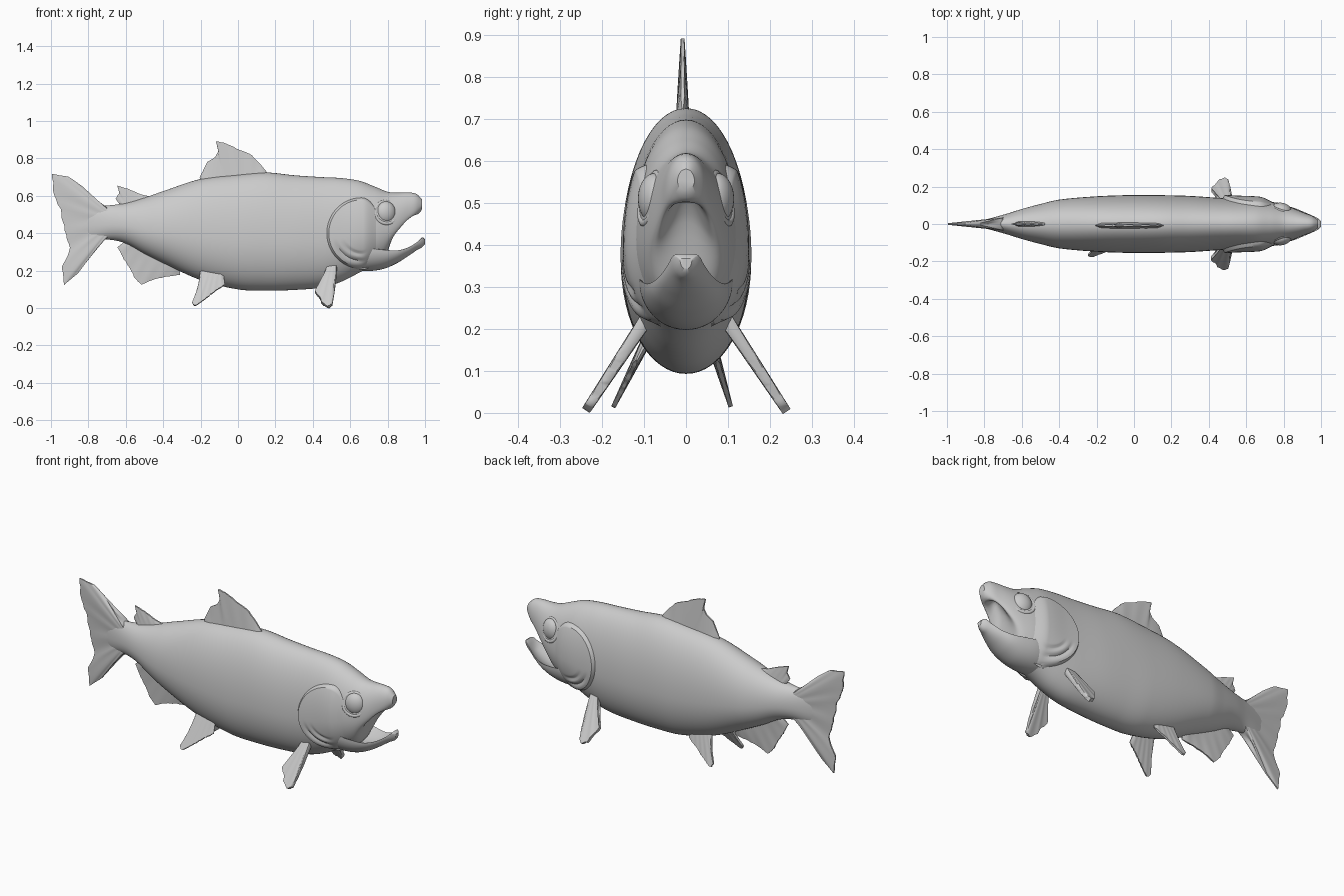
import bpy, bmesh, math, random

if "Cube" in bpy.data.objects:
    bpy.data.objects.remove(bpy.data.objects["Cube"])

random.seed(4)
POWER = 2.05
WIDEST = .43    # height fraction where the body is widest


def smooth_lookup(table, x):
    """Smooth interpolation of rows (x, a, b, ...) at x."""
    n = len(table)
    i = max(k for k in range(n - 1) if table[k][0] <= x + 1e-9)
    p, q = table[i], table[i + 1]
    h = q[0] - p[0]
    t = (x - p[0]) / h

    def slope(k, c):
        a, b = table[max(k - 1, 0)], table[min(k + 1, n - 1)]
        return (b[c] - a[c]) / (b[0] - a[0])
    out = []
    for c in range(1, len(p)):
        out.append((2*t**3 - 3*t**2 + 1) * p[c] + (t**3 - 2*t**2 + t) * h * slope(i, c)
                   + (3*t**2 - 2*t**3) * q[c] + (t**3 - t**2) * h * slope(i + 1, c))
    return out


def step(a, b, x):
    t = min(1, max(0, (x - a) / (b - a)))
    return t * t * (3 - 2 * t)


def finish(bm, name, angle=40):
    bmesh.ops.recalc_face_normals(bm, faces=bm.faces)
    me = bpy.data.meshes.new(name)
    bm.to_mesh(me)
    bm.free()
    ob = bpy.data.objects.new(name, me)
    bpy.context.collection.objects.link(ob)
    bpy.ops.object.select_all(action='DESELECT')
    ob.select_set(True)
    bpy.context.view_layer.objects.active = ob
    bpy.ops.object.shade_smooth_by_angle(angle=math.radians(angle))


def skin(bm, a, b):
    for k in range(len(a)):
        t = (k + 1) % len(a)
        bm.faces.new((a[k], a[t], b[t], b[k]))


def loft(name, table, shape, count, sides=64):
    """Skin rounded sections along x; shape() sculpts each point."""
    bm = bmesh.new()
    x0, x1 = table[0][0], table[-1][0]
    rings = []
    for r in range(count + 1):
        x = x0 + (x1 - x0) * r / count
        row = smooth_lookup(table, x)
        ring = []
        for s in range(sides):
            c, d = math.cos(2 * math.pi * s / sides), math.sin(2 * math.pi * s / sides)
            u = math.copysign(abs(c) ** (2 / POWER), c)
            v = math.copysign(abs(d) ** (2 / POWER), d)
            ring.append(bm.verts.new((x, *shape(x, u, v, *row))))
        rings.append(ring)
    for a, b in zip(rings, rings[1:]):
        skin(bm, a, b)
    bm.faces.new(rings[0])
    bm.faces.new(rings[-1])
    finish(bm, name)


# Body with head and arched palate
def body_shape(x, u, v, top, bot, w):
    mid = bot + WIDEST * (top - bot)
    z = mid + v * (top - mid if v > 0 else mid - bot)
    if v < 0:
        arch = .13 * step(.78, .86, x) * (1 - step(.88, .98, x))
        z += arch * (1 - u * u) * (-v)
    return u * w, z


BODY = [
    (-.85, .53, .38, .008), (-.77, .545, .365, .03), (-.68, .55, .365, .055),
    (-.60, .562, .345, .08), (-.50, .59, .29, .107), (-.40, .625, .24, .13),
    (-.20, .69, .15, .148), (0, .715, .10, .155), (.15, .725, .093, .154),
    (.30, .71, .097, .15), (.45, .70, .11, .140), (.55, .695, .14, .134),
    (.65, .68, .19, .130), (.73, .65, .23, .120), (.80, .622, .28, .102),
    (.85, .617, .335, .085), (.91, .618, .42, .06), (.955, .61, .48, .042),
    (.985, .58, .53, .02)]
loft("body", BODY, body_shape, 160)


# Lower jaw: a scooped trough
def jaw_shape(x, u, v, top, bot, w):
    if v >= 0:
        dip = .55 * (top - bot) * (1 - step(.94, .99, x))
        z = top - .12 * (top - bot) * (1 - v) - dip * (1 - u * u)
    else:
        z = top + (top - bot) * (v * .88 - .12)
    return u * w, z


loft("lower_jaw", [
    (.60, .33, .20, .10), (.70, .335, .198, .112), (.78, .325, .21, .104),
    (.85, .317, .24, .088), (.91, .33, .278, .064), (.96, .36, .312, .042),
    (.985, .38, .325, .03), (1.0, .368, .342, .014)], jaw_shape, 50, 48)


def gill_cover(name, side, count=24, n=80):
    """Raised cheek plate lying on the side of the head."""
    bm = bmesh.new()
    rings = []
    for r in range(1, count + 1):
        d = r / count
        ring = []
        for k in range(n):
            c, e = math.cos(2 * math.pi * k / n), math.sin(2 * math.pi * k / n)
            x, z = .66 + (.115 if c > 0 else .19) * d * c, .40 + .195 * d * e
            top, bot, w = smooth_lookup(BODY, x)
            mid = bot + WIDEST * (top - bot)
            v = min(1, (z - mid) / (top - mid) if z > mid else (mid - z) / (mid - bot))
            y = w * (1 - v ** POWER) ** (1 / POWER)
            fade = 1 - step(.67, .77, x)
            groove = math.exp(-((d - .76) / .04) ** 2) + math.exp(-((d - .56) / .04) ** 2)
            groove *= (1 - step(.62, .70, x)) * (1 - step(.29, .37, z))
            y += .024 * fade - .006 - .01 * groove - .03 * step(.93, 1, d)
            ring.append(bm.verts.new((x, side * max(y, .06), z)))
        rings.append(ring)
    for a, b in zip(rings, rings[1:]):
        skin(bm, a, b)
    bm.faces.new(rings[0])
    bm.faces.new(rings[-1])
    finish(bm, name)


def resample(pts, n):
    lens = [0]
    for p, q in zip(pts, pts[1:]):
        lens.append(lens[-1] + math.dist(p, q))
    out = []
    for k in range(n + 1):
        d = lens[-1] * k / n
        i = max(j for j in range(len(pts) - 1) if lens[j] <= d + 1e-9)
        t = (d - lens[i]) / (lens[i + 1] - lens[i])
        out.append([a + (b - a) * t for a, b in zip(pts[i], pts[i + 1])])
    return out


def fin(name, base, tip, thick, y0=0, lean=0, zref=0, side=1, n=32, rows=8, edge=.004):
    """Tapered fin fanned from base to tip in xz, leaning out in y."""
    bm = bmesh.new()
    B, T = resample(base, n), resample(tip, n)
    norm = math.hypot(1, lean)
    P, Q = [], []
    for i in range(n + 1):
        rag = random.uniform(-.025, .015) if 0 < i < n else 0
        cols = {1: [], -1: []}
        for r in range(rows + 1):
            t = r / rows
            f = t * (1 + rag * t)
            x = B[i][0] + (T[i][0] - B[i][0]) * f
            z = B[i][1] + (T[i][1] - B[i][1]) * f
            h = (thick * (1 - t) + edge * t) * min(1, .35 + min(i, n - i) * .25)
            h *= 1 + .12 * math.sin(i * 1.1) * t
            for s in (1, -1):
                y = y0 + lean * (zref - z) + s * h / norm
                cols[s].append(bm.verts.new((x, side * y, z + s * h * lean / norm)))
        P.append(cols[1])
        Q.append(cols[-1])
    for i in range(n):
        for g in (P, Q):
            for r in range(rows):
                bm.faces.new((g[i][r], g[i+1][r], g[i+1][r+1], g[i][r+1]))
        for r in (0, rows):
            bm.faces.new((P[i][r], P[i+1][r], Q[i+1][r], Q[i][r]))
    for r in range(rows):
        for i in (0, n):
            bm.faces.new((P[i][r], P[i][r+1], Q[i][r+1], Q[i][r]))
    finish(bm, name, 60)


# Fins along the middle
fin("dorsal_fin", [(-.20, .67), (.16, .70)],
    [(-.205, .70), (-.18, .75), (-.165, .785), (-.125, .80), (-.105, .84), (-.12, .90),
     (-.02, .86), (.07, .82), (.12, .77), (.16, .72)], .017, -.008)
fin("adipose_fin", [(-.63, .55), (-.46, .58)],
    [(-.655, .585), (-.635, .615), (-.645, .655), (-.58, .635), (-.52, .608),
     (-.46, .595)], .014)
fin("tail_fin", [(-.70, .54), (-.69, .38)],
    [(-.78, .59), (-.83, .65), (-.90, .70), (-1, .722), (-.985, .62), (-.95, .52),
     (-.925, .42), (-.90, .31), (-.945, .21), (-.935, .12), (-.86, .18),
     (-.80, .26), (-.76, .33)], .034, n=48)
fin("anal_fin", [(-.60, .36), (-.31, .20)],
    [(-.645, .325), (-.61, .26), (-.57, .20), (-.555, .16), (-.52, .125), (-.44, .155),
     (-.38, .168), (-.31, .178)], .014)

# Paired belly and chest fins
pelvic_base = [(-.20, .21), (-.08, .20)]
pelvic_tip = [(-.215, .10), (-.245, .03), (-.23, .01), (-.18, .045), (-.13, .085), (-.07, .125)]
fin("pelvic_fin_left", pelvic_base, pelvic_tip, .014, .115, .5, .13, -1, edge=.005)
fin("pelvic_fin_right", pelvic_base, pelvic_tip, .014, .075, .3, .12, 1, edge=.005)
for s, label in ((-1, "left"), (1, "right")):
    fin("pectoral_fin_" + label, [(.48, .235), (.53, .235)],
        [(.455, .15), (.41, .085), (.44, .05), (.45, .02), (.485, .005), (.505, .02),
         (.515, .08), (.525, .15)], .017, .10, .66, .215, s, edge=.01)
    gill_cover("gill_cover_" + label, s)

    # Bulging eye and its socket rim
    bpy.ops.mesh.primitive_uv_sphere_add(segments=32, ring_count=20, radius=1,
                                         location=(.79, s * .075, .51),
                                         rotation=(0, 0, -s * .25))
    bpy.context.object.name = "eye_" + label
    bpy.context.object.scale = (.055, .038, .06)
    bpy.ops.object.shade_smooth()
    bpy.ops.mesh.primitive_torus_add(major_radius=.06, minor_radius=.010,
                                     major_segments=40, minor_segments=10,
                                     location=(.79, s * .083, .51),
                                     rotation=(math.pi / 2 + s * .25, 0, -s * .3))
    bpy.context.object.name = "eye_rim_" + label
    bpy.ops.object.shade_smooth()
